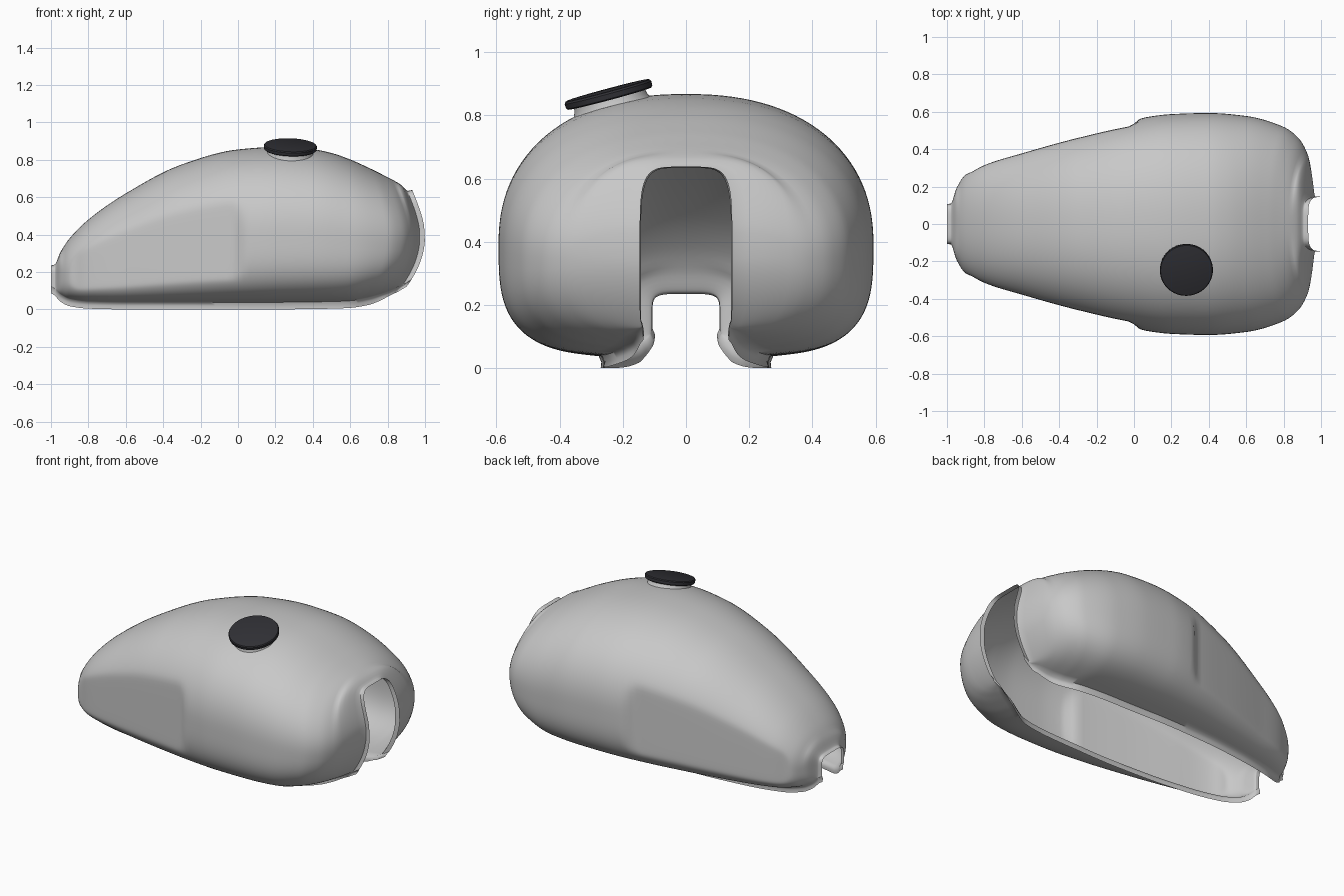
import bpy, bmesh, math
from mathutils import Euler, Vector

if "Cube" in bpy.data.objects:
    bpy.data.objects.remove(bpy.data.objects["Cube"])


def material(name, color):
    mat = bpy.data.materials.new(name)
    mat.use_nodes = True
    mat.diffuse_color = (*color, 1)
    mat.node_tree.nodes["Principled BSDF"].inputs["Base Color"].default_value = (*color, 1)
    return mat


def finish(bm, name, mat, angle):
    mesh = bpy.data.meshes.new(name)
    bm.to_mesh(mesh)
    bm.free()
    mesh.materials.append(mat)
    obj = bpy.data.objects.new(name, mesh)
    bpy.context.collection.objects.link(obj)
    bpy.ops.object.select_all(action="DESELECT")
    obj.select_set(True)
    bpy.context.view_layer.objects.active = obj
    bpy.ops.object.shade_smooth_by_angle(angle=math.radians(angle))
    return obj


def smooth(a, b, x):
    t = min(max((x - a) / (b - a), 0), 1)
    return t * t * (3 - 2 * t)


def mix(a, b, t):
    return a + (b - a) * t


# Tank stations: length, half width, top, body bottom, half width of the opening
STATIONS = [
    (-1.0, .106, .235, .125, .100),
    (-.98, .108, .24, .112, .104),
    (-.95, .19, .305, .08, .125),
    (-.9, .268, .38, .055, .15),
    (-.8, .335, .48, .042, .19),
    (-.6, .402, .62, .038, .23),
    (-.3, .490, .775, .038, .26),
    (0, .560, .855, .038, .27),
    (.2, .588, .868, .038, .265),
    (.4, .594, .856, .04, .26),
    (.6, .578, .808, .045, .24),
    (.8, .520, .748, .062, .19),
    (.88, .460, .712, .08, .165),
    (.93, .37, .683, .10, .152),
    (.955, .25, .662, .118, .143),
    (.972, .143, .634, .13, .135),
    (1.0, .147, .638, .16, .140),
]


def station(x, col):
    """Monotone cubic interpolation of one station column."""
    pts = [(r[0], r[col]) for r in STATIONS]
    slopes = [(b[1] - a[1]) / (b[0] - a[0]) for a, b in zip(pts, pts[1:])]

    def tangent(i):
        if i == 0 or i == len(pts) - 1:
            return slopes[min(i, len(slopes) - 1)]
        p, q = slopes[i - 1], slopes[i]
        return 2 * p * q / (p + q) if p * q > 0 else 0

    i = max(k for k in range(len(slopes)) if pts[k][0] <= x)
    h = pts[i + 1][0] - pts[i][0]
    t = (x - pts[i][0]) / h
    return ((1 + 2 * t) * (1 - t) ** 2 * pts[i][1] + t * (1 - t) ** 2 * h * tangent(i)
            + t * t * (3 - 2 * t) * pts[i + 1][1] + t * t * (t - 1) * h * tangent(i + 1))


FLANGE = .038
STEPS = 30


def quadrant(t, n):
    c, s = max(math.cos(t), 0), max(math.sin(t), 0)
    return c ** (2 / n), s ** (2 / n)


def section(s):
    """Open arch at one station, from one lower lip over the top to the other."""
    w, top, bottom, opening = (station(s, c) for c in range(1, 5))
    mid = mix(bottom, top, .43)
    square = max(smooth(.92, .975, s), smooth(.93, .99, -s))
    half = [(opening, bottom - FLANGE), (opening - .002, bottom - FLANGE / 2)]
    for i in range(STEPS + 1):
        c, q = quadrant(math.pi / 2 * (1 - i / STEPS), 3.2)
        belly = bottom + .03 * c * (1 - square)
        half.append((opening + .006 * (1 - c) + (w - opening) * c, mix(mid, belly, q)))
    for i in range(1, STEPS + 1):
        c, q = quadrant(math.pi / 2 * i / STEPS, mix(2.28, 4.8, square))
        half.append((w * c, mix(mid, top, q)))

    # Knee recess: softly limit the width behind the middle
    limit = w * .94 + .06 * smooth(-.03, .08, s) + .06 * (1 - smooth(-1, -.85, s))
    soft = .008
    half = [(y if y < limit - .1 else (y + limit - math.hypot(y - limit, soft)) / 2, z)
            for y, z in half]

    def place(y, z):
        # The front rim leans back above and below its middle
        d = z - .39
        if d > 0:
            lean = .49 * (math.hypot(d, .15) - .15)
        else:
            lean = .1 * min(-d / .27, 1.2) ** 2
        return s - lean * smooth(.5, .97, s), y, z

    return [place(*p) for p in half] + [place(-y, z) for y, z in reversed(half[:-1])]


def build_tank(mat):
    """Open-bottomed pressed shell lofted along its length."""
    count = 100
    xs = [-.98 * math.cos(math.pi * i / count) for i in range(count + 1)]
    xs = [-1, -.99] + xs + [.99, 1]
    bm = bmesh.new()
    rows = [[bm.verts.new(p) for p in section(x)] for x in xs]
    for a, b in zip(rows, rows[1:]):
        for i in range(len(a) - 1):
            bm.faces.new((a[i], a[i + 1], b[i + 1], b[i]))
    return finish(bm, "fuel_tank", mat, 60)


def turned(name, profile, mat, segments=64):
    """Lathe a radius and height profile, placed at the filler opening."""
    bm = bmesh.new()
    rings = [[bm.verts.new((r * math.cos(math.tau * i / segments),
                            r * math.sin(math.tau * i / segments), z))
              for i in range(segments)] for r, z in profile]
    for a, b in zip(rings, rings[1:]):
        for i in range(segments):
            j = (i + 1) % segments
            bm.faces.new((a[i], a[j], b[j], b[i]))
    bm.faces.new(rings[0])
    bm.faces.new(rings[-1])
    bmesh.ops.recalc_face_normals(bm, faces=bm.faces)
    obj = finish(bm, name, mat, 35)
    obj.location = Vector((.28, -.245, .866))
    obj.rotation_euler = Euler((math.radians(15), math.radians(2), 0))


paint = material("light grey paint", (.58, .58, .58))
dark = material("dark cap", (.03, .03, .036))

build_tank(paint)
turned("filler_neck", [(.14, -.07), (.125, -.04), (.118, -.025), (.116, -.008)], paint)
turned("filler_cap", [(.136, -.013), (.141, -.009), (.142, .007), (.138, .013), (.132, .015)], dark)
